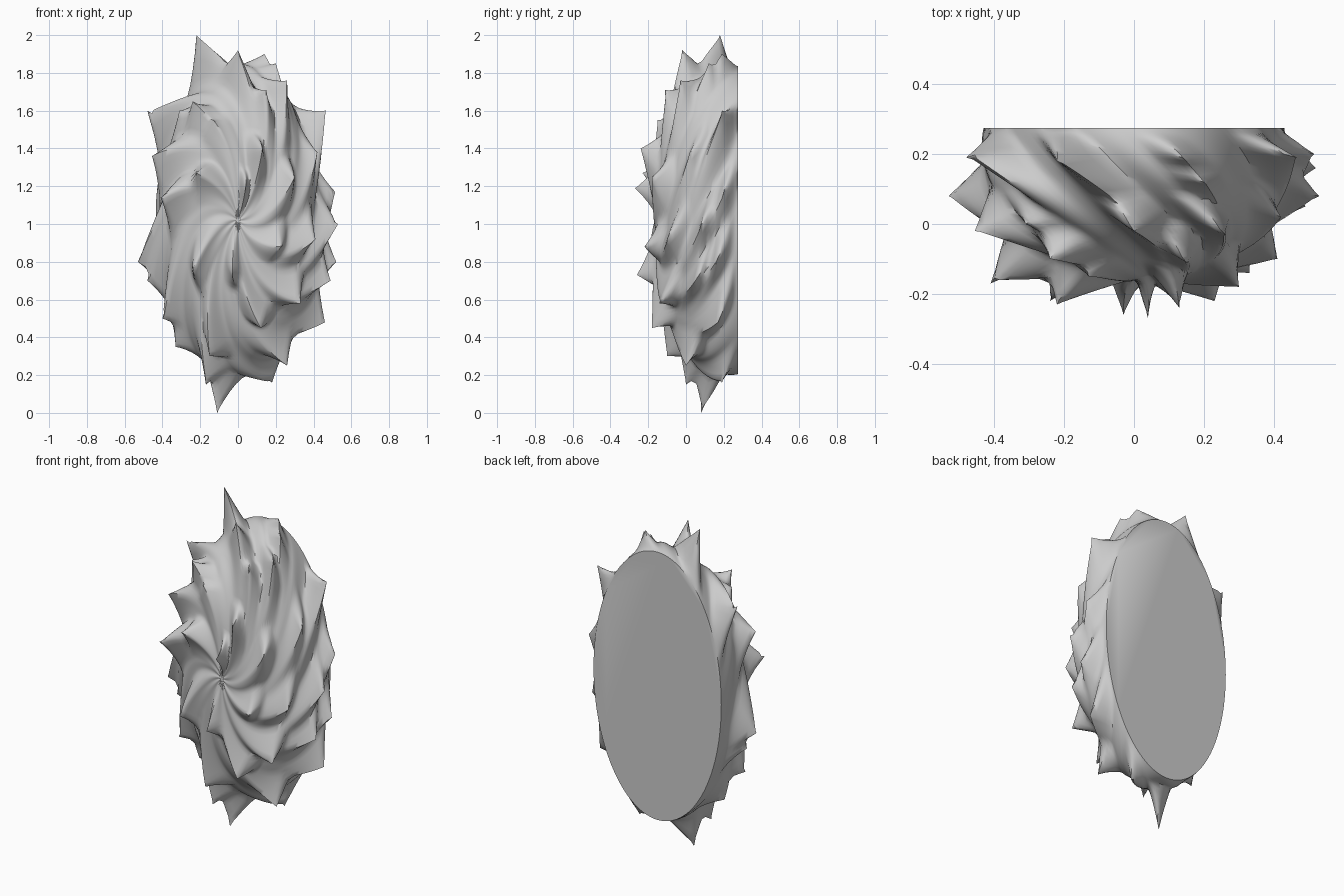
import bpy, bmesh
from math import sin, cos, pi, atan2, acos, remainder
from mathutils import Vector

if "Cube" in bpy.data.objects:
    bpy.data.objects.remove(bpy.data.objects["Cube"])

A, D, B = 0.43, 0.43, 0.815      # half width, depth, half height of the dome
CEN = Vector((0, 0.275, 1.02))   # centre of the flat back
TWIST = 1.0                      # counter-clockwise swirl, seen from the front
RIDGES = 13
N, M = 156, 56                   # columns and rings of the skin


def surf(phi, t):
    """Point on the gently rippled dome: phi from the front pole, t around it."""
    fade = min(1, (pi / 2 - phi) * 3)
    k = 1 + 0.07 * sin(2 * phi)
    k += 0.015 * fade * sin(phi) ** 0.5 * sin(RIDGES * (t - TWIST * phi))
    return CEN + Vector((A * sin(phi) * cos(t) * k, -D * cos(phi) * k,
                         B * sin(phi) * sin(t) * k))


# Tips of the spikes (x, y, z)
TIPS = [
    # outer rows
    (-.22, .18, 2.0), (0, -.02, 1.92), (.14, .19, 1.9), (.2, .12, 1.85), (.26, -.03, 1.76),
    (.465, .19, 1.6), (-.48, .19, 1.6), (-.31, .0, 1.6), (-.455, -.02, 1.36), (.515, .2, 1.17),
    (.53, .08, 1.0), (.52, .16, .8), (-.53, .08, .8), (-.48, .1, .7), (.49, .05, .7),
    (.46, .17, .48), (-.4, .0, .5), (-.33, .1, .35), (-.17, .0, .15), (-.11, .08, 0),
    (.18, .19, .16), (.26, .0, .25), (.42, .02, 1.38),
    # inner rows
    (-.24, -.1, 1.65), (.15, -.11, 1.71), (-.41, -.17, 1.14), (.41, -.1, .92),
    (.33, -.14, .58), (.12, -.18, .45), (-.15, -.1, .3), (-.24, -.22, .75),
    (.13, -.24, 1.4), (-.22, -.23, 1.27), (.23, -.22, .88), (-.03, -.26, .73),
    (.04, -.27, 1.19), (-.13, -.15, 1.55), (.3, -.18, 1.25),
]
spikes = []
for tip in map(Vector, TIPS):
    d = tip - CEN
    e = Vector((d.x / A, -d.y / D, d.z / B)).normalized()
    phi, t = acos(e.y), atan2(e.z, e.x)
    spikes.append((phi, t - TWIST * phi, tip - surf(phi, t), tip))


def lift(phi, s):
    """Spikes rise slowly along the swirl and drop off behind their tips."""
    best, size = Vector(), 0
    for p, s0, rise, _ in spikes:
        ds = abs(remainder(s - s0, 2 * pi))
        dp = p - phi
        wide = 0.19 / max(sin(p), 0.5)
        if dp >= 0:
            f = 1 - dp / min(0.6, p * 0.95)
            wide *= 1.25 - 0.25 * f
        else:
            f = 1 + dp / max(0.07, min(0.16, (pi / 2 - p) * 0.9))
        if f <= 0 or ds >= wide:
            continue
        side = 1 - ds / wide
        round_side = side * side * (3 - 2 * side)
        g = f ** (1.3 + 5 * rise.length) if dp >= 0 else f
        g *= side ** 1.2 * f + round_side * (1 - f)
        if g * rise.length > size:
            best, size = rise * g, g * rise.length
    return best


# Swirled skin with spikes and a flat back
bm = bmesh.new()
pole = bm.verts.new(surf(0, 0))
rings = []
for i in range(1, M + 1):
    phi = pi / 2 * i / M
    row = []
    for j in range(N):
        s = 2 * pi * j / N
        p = surf(phi, s + TWIST * phi)
        row.append(bm.verts.new(p + lift(phi, s) if i < M else p))
    rings.append(row)

# Pull the nearest skin point out to each exact tip
for phi, s, _, tip in spikes:
    i = min(M - 1, max(1, round(phi / (pi / 2) * M)))
    rings[i - 1][round(s / (2 * pi) * N) % N].co = tip

for j in range(N):
    n = (j + 1) % N
    bm.faces.new((pole, rings[0][j], rings[0][n]))
    for p, q in zip(rings, rings[1:]):
        bm.faces.new((p[j], q[j], q[n], p[n]))
bm.faces.new(rings[-1])
bmesh.ops.recalc_face_normals(bm, faces=bm.faces)
me = bpy.data.meshes.new("spiky_dome")
bm.to_mesh(me)
bm.free()
ob = bpy.data.objects.new("spiky_dome", me)
bpy.context.collection.objects.link(ob)
ob.select_set(True)
bpy.context.view_layer.objects.active = ob
bpy.ops.object.shade_smooth_by_angle(angle=0.9)
